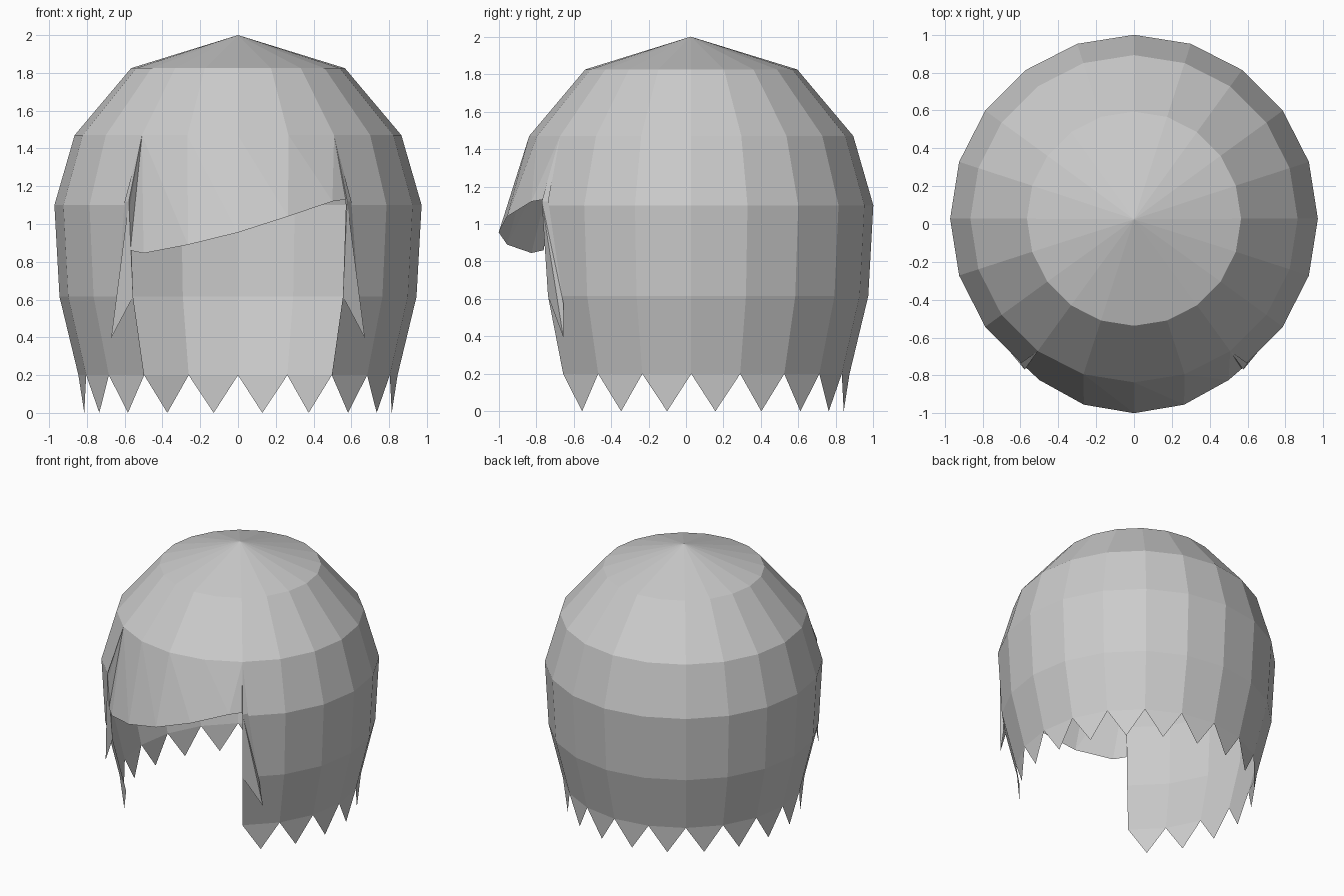
import bpy
import bmesh
from math import sin, cos, radians

if "Cube" in bpy.data.objects:
    bpy.data.objects.remove(bpy.data.objects["Cube"])

CY = 0.028      # y of the vertical axis
N = 20          # sides around the head


def ring_point(r, z, i):
    a = radians(i * 360 / N)          # 0 is the front, turning towards +x
    return (r * sin(a), CY - r * cos(a), z)


def make(name, faces):
    """Build a flat-shaded object from a list of faces given as points."""
    bm = bmesh.new()
    for pts in faces:
        bm.faces.new([bm.verts.new(p) for p in pts])
    bmesh.ops.remove_doubles(bm, verts=bm.verts, dist=0.0005)
    me = bpy.data.meshes.new(name)
    bm.to_mesh(me)
    bm.free()
    ob = bpy.data.objects.new(name, me)
    bpy.context.collection.objects.link(ob)
    return ob


# Cap: crown, rounded sides and jagged hem, left open over the face
apex = (0, CY - 0.003, 2.0)
rings = [(0.566, 1.825), (0.865, 1.47), (0.972, 1.10), (0.945, 0.615), (0.845, 0.20)]
cap = []
for i in range(-10, 10):
    in_face = -2 <= i < 2
    cap.append([apex, ring_point(*rings[0], i), ring_point(*rings[0], i + 1)])
    for k, (top, low) in enumerate(zip(rings, rings[1:])):
        if in_face and k > 0:
            continue
        cap.append([ring_point(*top, i), ring_point(*low, i),
                    ring_point(*low, i + 1), ring_point(*top, i + 1)])
    if not in_face:
        cap.append([ring_point(*rings[-1], i), ring_point(0.824, 0.0, i + 0.5),
                    ring_point(*rings[-1], i + 1)])
make("hair_cap", cap)

# Fringe: slanted sheet sweeping forward over the forehead
hem = [(-0.50, -0.825, 0.845), (-0.265, -0.955, 0.89), (0, -1.0, 0.955),
       (0.265, -0.955, 1.04), (0.50, -0.825, 1.12)]
brow = [ring_point(0.865, 1.47, i) for i in range(-2, 3)]
fringe = []
for i in range(4):
    fringe.append([brow[i], hem[i], hem[i + 1]])
    fringe.append([brow[i], hem[i + 1], brow[i + 1]])
left_side = ring_point(0.972, 1.10, -2)
right_side = ring_point(0.972, 1.10, 2)
left_low = (-0.57, -0.76, 0.86)
right_low = (0.57, -0.765, 1.13)
fringe += [[brow[0], left_side, left_low], [brow[0], left_low, hem[0]],
           [brow[4], hem[4], right_low], [brow[4], right_low, right_side]]
make("fringe", fringe)

# Side locks: thin pointed strands at both edges of the face
for side, name in ((1, "side_lock_right"), (-1, "side_lock_left")):
    top = (0.508, -0.672, 1.47)
    bend = (0.578, -0.77, 1.12)
    tip = (0.672, -0.655, 0.395)
    inner = ring_point(0.945, 0.615, 2)
    edge = ring_point(0.972, 1.10, 2)
    back = (0.64, -0.655, 0.58)
    behind = (0.60, -0.735, 1.12)
    faces = [[bend, edge, inner], [bend, inner, tip], [bend, tip, back],
             [bend, back, behind], [top, bend, behind], [top, edge, bend]]
    faces = [[(side * x, y, z) for x, y, z in f][::side] for f in faces]
    make(name, faces)
